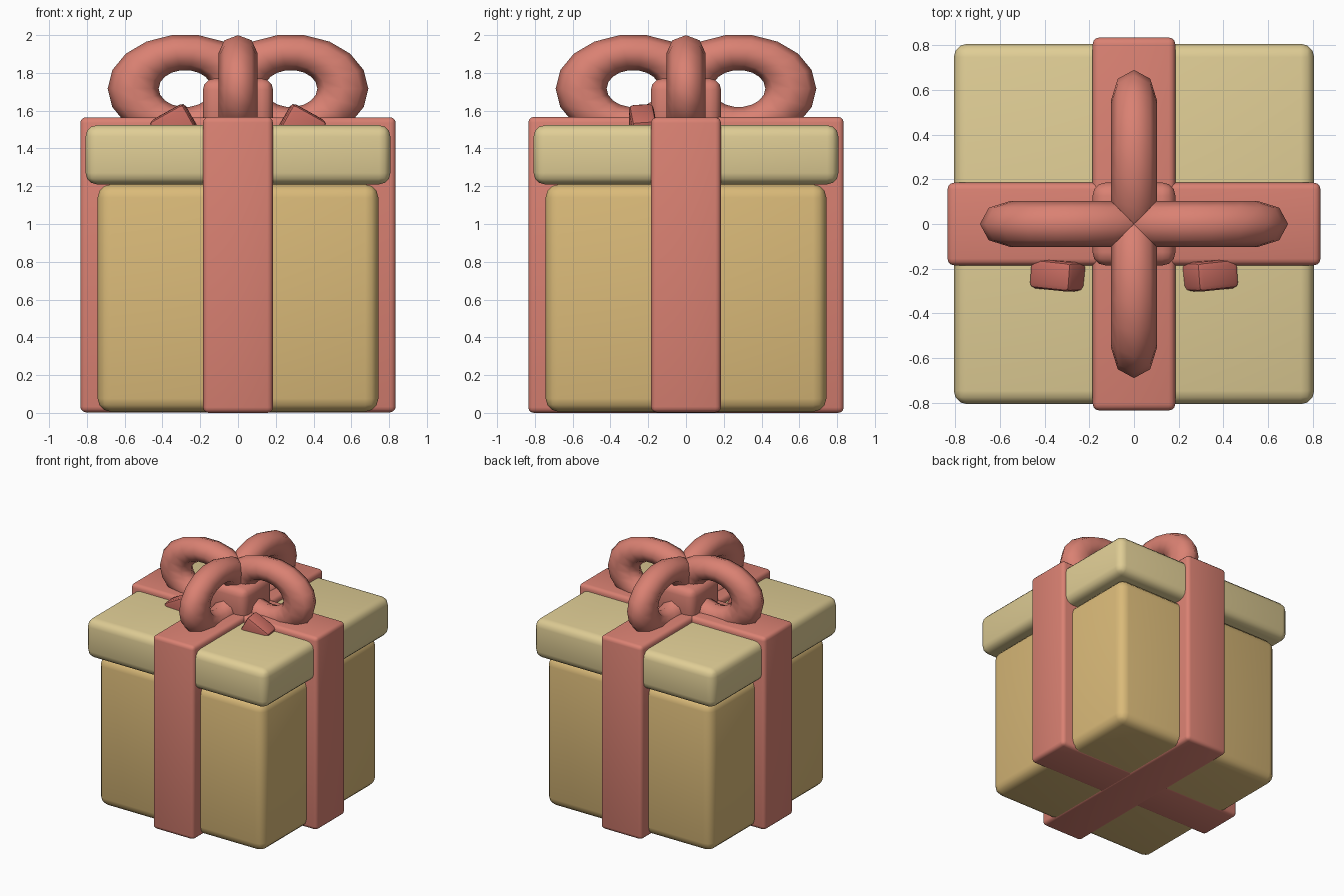
import bpy
from math import pi, radians

if "Cube" in bpy.data.objects:
    bpy.data.objects.remove(bpy.data.objects["Cube"])


def material(name, rgb):
    m = bpy.data.materials.new(name)
    m.diffuse_color = (*rgb, 1)
    m.use_nodes = True
    m.node_tree.nodes["Principled BSDF"].inputs["Base Color"].default_value = m.diffuse_color
    return m


BOX = material("box_tan", (0.70, 0.49, 0.19))
LID = material("lid_cream", (0.74, 0.61, 0.30))
RIBBON = material("ribbon_red", (0.70, 0.22, 0.17))
TAIL = material("tail_red", (0.58, 0.15, 0.12))


def finish(obj, name, mat, angle):
    obj.name = name
    obj.data.materials.append(mat)
    bpy.ops.object.shade_smooth_by_angle(angle=radians(angle))


def rounded_box(name, half_x, half_y, z0, z1, bevel, mat, x=0, y=0, rot=(0, 0, 0), segments=3):
    bpy.ops.mesh.primitive_cube_add(size=2, location=(x, y, (z0 + z1) / 2))
    obj = bpy.context.object
    obj.scale = (half_x, half_y, (z1 - z0) / 2)
    bpy.ops.object.transform_apply(location=False, rotation=False, scale=True)
    obj.rotation_euler = rot
    mod = obj.modifiers.new("rounding", 'BEVEL')
    mod.width = bevel
    mod.segments = segments
    bpy.ops.object.modifier_apply(modifier=mod.name)
    finish(obj, name, mat, 40)
    return obj


# Box and overhanging lid
rounded_box("box_body", 0.743, 0.743, 0.006, 1.21, 0.07, BOX)
rounded_box("lid", 0.807, 0.807, 1.21, 1.523, 0.06, LID)

# Crossing ribbon bands, wrapped all the way round
rounded_box("ribbon_left_right", 0.835, 0.185, 0.003, 1.565, 0.03, RIBBON)
rounded_box("ribbon_front_back", 0.185, 0.835, 0.0, 1.567, 0.03, RIBBON)

# Bow knot
rounded_box("bow_knot", 0.186, 0.186, 1.50, 1.77, 0.06, RIBBON)

# Four bow loops: flattened upright rings
for i, side in enumerate(("right", "back", "left", "front")):
    bpy.ops.mesh.primitive_torus_add(major_segments=18, minor_segments=8,
                                     major_radius=0.275, minor_radius=0.135)
    loop = bpy.context.object
    loop.scale = (1, 0.70, 0.76)
    loop.rotation_euler = (pi / 2, 0, 0)
    bpy.ops.object.transform_apply(location=False, rotation=True, scale=True)
    loop.rotation_euler = (0, 0, i * pi / 2)
    loop.location = ((0.28, 0), (0, 0.28), (-0.28, 0), (0, -0.28))[i] + (1.717,)
    finish(loop, "bow_loop_" + side, RIBBON, 60)

# Two short ribbon tails sloping down into the lid
for s, side in ((-1, "left"), (1, "right")):
    rounded_box("bow_tail_" + side, 0.105, 0.066, 1.385, 1.605, 0.025, TAIL,
                x=s * 0.327, y=-0.228, rot=(radians(4), s * radians(29), s * radians(6)),
                segments=2)
